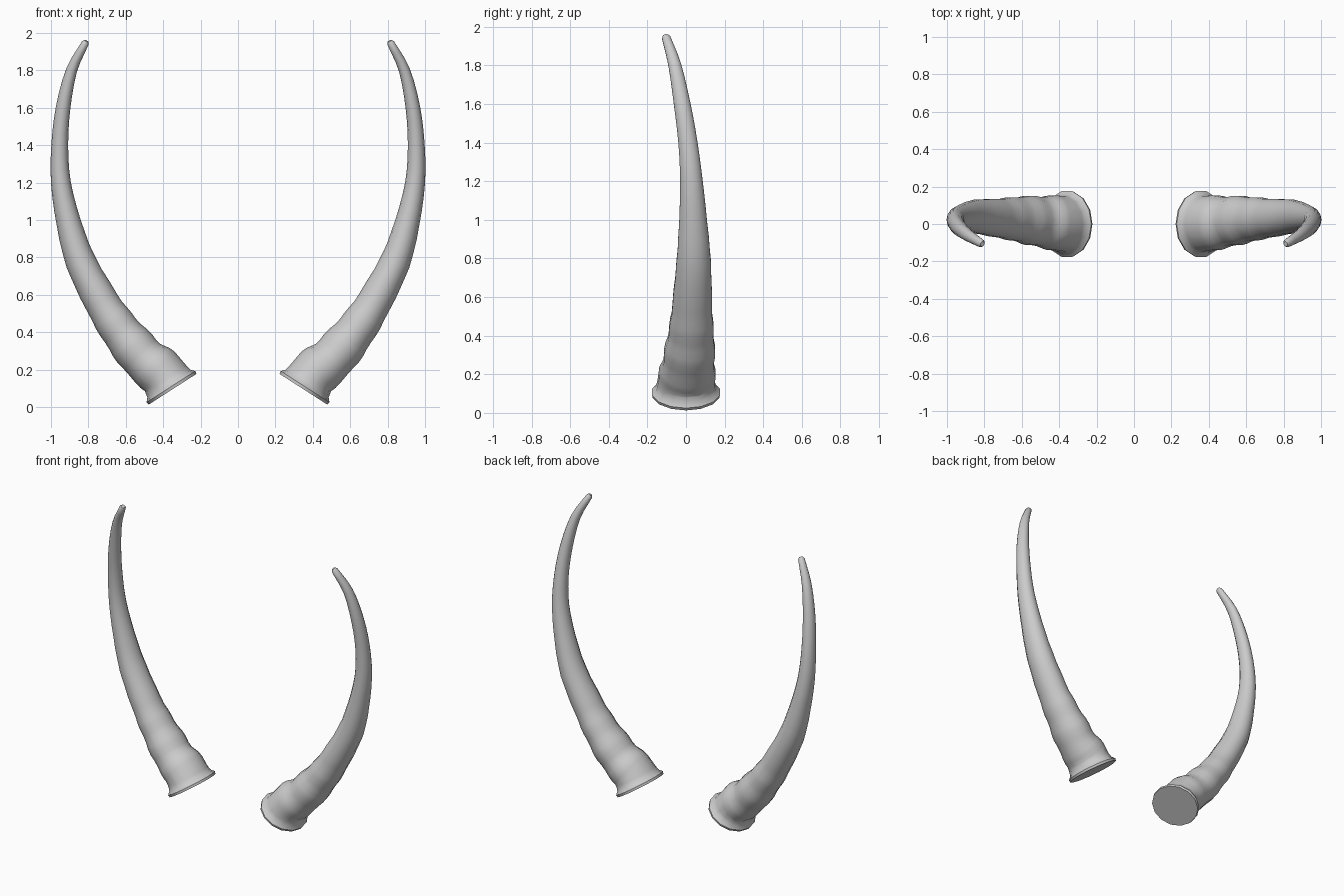
import bpy, bmesh, math
from mathutils import Vector

cube = bpy.data.objects.get("Cube")
if cube:
    bpy.data.objects.remove(cube, do_unlink=True)

horn_grey = bpy.data.materials.new("horn grey")
horn_grey.use_nodes = True
colour = (0.6, 0.6, 0.6, 1)
horn_grey.diffuse_color = colour
horn_grey.node_tree.nodes["Principled BSDF"].inputs["Base Color"].default_value = colour

SIDES, STEPS = 14, 3

# Horn centre line: x, y, z, radius
STATIONS = [Vector(s) for s in (
    (.418, .005, .19, .130), (.495, .012, .25, .122), (.578, .022, .344, .114),
    (.655, .028, .445, .102), (.728, .032, .56, .093), (.84, .04, .775, .081),
    (.905, .037, .985, .066), (.947, .028, 1.2, .053), (.953, .01, 1.4, .045),
    (.935, -.02, 1.6, .039), (.89, -.058, 1.8, .030), (.817, -.103, 1.945, .020))]


def smooth_path(points, steps):
    """Catmull-Rom interpolation through the stations."""
    ends = [2 * points[0] - points[1]] + points + [2 * points[-1] - points[-2]]
    path = []
    for a, b, c, d in zip(ends, ends[1:], ends[2:], ends[3:]):
        for i in range(steps):
            t = i / steps
            path.append(.5 * (2 * b + (c - a) * t + (2 * a - 5 * b + 4 * c - d) * t * t
                              + (3 * b - a - 3 * c + d) * t ** 3))
    return path + [points[-1]]


def add_ring(bm, centre, tangent, radius, depth):
    side = (Vector((0, 1, 0)) - tangent * tangent.y).normalized()
    across = side.cross(tangent)
    ring = []
    for i in range(SIDES):
        a = math.tau * i / SIDES
        ring.append(bm.verts.new(centre + across * radius * math.cos(a)
                                 + side * depth * math.sin(a)))
    return ring


bm = bmesh.new()

# Flared lip and neck, square to the base plane
base, axis = Vector((.35, 0, .095)), Vector((.54, 0, .84)).normalized()
rings = [add_ring(bm, base + axis * d, axis, r, r * 1.16)
         for d, r in ((0, .152), (.016, .155), (.036, .137), (.065, .131))]

# Ridged, tapering shaft
path = smooth_path(STATIONS, STEPS)
length = 0
for i, p in enumerate(path):
    before, after = path[max(i - 1, 0)], path[min(i + 1, len(path) - 1)]
    tangent = (after - before).to_3d().normalized()
    if i:
        length += (p - before).to_3d().length
    ridge = 1 + .04 * math.cos(math.tau * (length - .03) / .17) * max(0, 1 - length / 1.1)
    rings.append(add_ring(bm, p.to_3d(), tangent, p.w * ridge, p.w * ridge * 1.13))

# Rounded tip
rings.append(add_ring(bm, path[-1].to_3d() + tangent * .014, tangent, .012, .013))

for low, high in zip(rings, rings[1:]):
    for i in range(SIDES):
        j = (i + 1) % SIDES
        bm.faces.new((low[i], low[j], high[j], high[i]))
bm.faces.new(rings[0])
bm.faces.new(rings[-1])
bmesh.ops.recalc_face_normals(bm, faces=bm.faces)


def make_horn(name, source, mirror):
    mesh = bpy.data.meshes.new(name)
    part = source.copy()
    if mirror:
        for v in part.verts:
            v.co.x = -v.co.x
        bmesh.ops.reverse_faces(part, faces=part.faces)
    part.to_mesh(mesh)
    part.free()
    mesh.materials.append(horn_grey)
    horn = bpy.data.objects.new(name, mesh)
    bpy.context.collection.objects.link(horn)
    bpy.ops.object.select_all(action="DESELECT")
    horn.select_set(True)
    bpy.context.view_layer.objects.active = horn
    bpy.ops.object.shade_smooth_by_angle(angle=math.radians(50))


make_horn("left_horn", bm, False)
make_horn("right_horn", bm, True)
bm.free()
